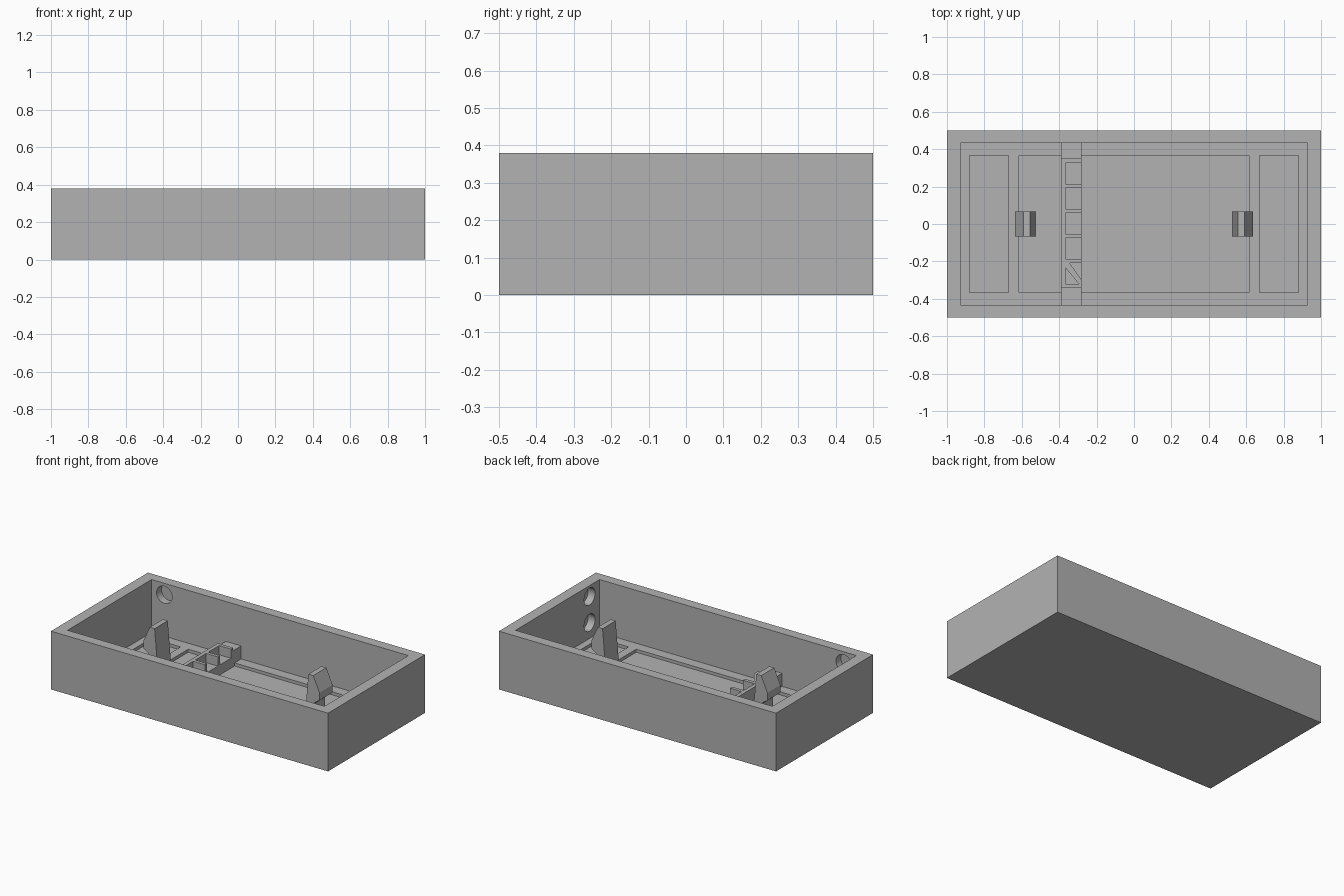
import bpy
import bmesh
from mathutils import Matrix

old = bpy.data.objects.get("Cube")
if old:
    bpy.data.objects.remove(old, do_unlink=True)

grey = bpy.data.materials.new("plain_grey")
grey.use_nodes = True
colour = (0.448, 0.448, 0.448, 1)
grey.diffuse_color = colour
for node in grey.node_tree.nodes:
    if node.type == 'BSDF_PRINCIPLED':
        node.inputs["Base Color"].default_value = colour

FLOOR, RECESS, SHELF, BLOCK = 0.035, 0.015, 0.12, 0.14
IN_X, IN_Y = 0.927, 0.433


def finish(name, bm):
    bmesh.ops.recalc_face_normals(bm, faces=bm.faces)
    mesh = bpy.data.meshes.new(name)
    bm.to_mesh(mesh)
    bm.free()
    mesh.materials.append(grey)
    ob = bpy.data.objects.new(name, mesh)
    bpy.context.collection.objects.link(ob)
    return ob


def box(name, x, y, z):
    bm = bmesh.new()
    bmesh.ops.create_cube(bm, size=1)
    for v in bm.verts:
        for i, (lo, hi) in enumerate((x, y, z)):
            v.co[i] = hi if v.co[i] > 0 else lo
    return finish(name, bm)


def prism(name, points, offset):
    """Extrude a flat outline along the offset vector."""
    bm = bmesh.new()
    face = bm.faces.new([bm.verts.new(p) for p in points])
    new = bmesh.ops.extrude_face_region(bm, geom=[face])["geom"]
    verts = [g for g in new if isinstance(g, bmesh.types.BMVert)]
    bmesh.ops.translate(bm, verts=verts, vec=offset)
    return finish(name, bm)


def drill(name, centre, axis, depth):
    bm = bmesh.new()
    bmesh.ops.create_cone(bm, cap_ends=True, segments=32, radius1=0.056,
                          radius2=0.056, depth=depth)
    turn = Matrix.Rotation(1.5707963, 4, 'Y' if axis == 'X' else 'X')
    bmesh.ops.transform(bm, verts=bm.verts, matrix=Matrix.Translation(centre) @ turn)
    return finish(name, bm)


def cut(target, cutter):
    cutter.hide_render = True
    mod = target.modifiers.new("cut", 'BOOLEAN')
    mod.operation = 'DIFFERENCE'
    mod.solver = 'EXACT'
    mod.object = cutter
    bpy.context.view_layer.objects.active = target
    bpy.ops.object.modifier_apply(modifier=mod.name)
    bpy.data.objects.remove(cutter, do_unlink=True)


# Open tray with shallow floor recesses
tray = box("tray", (-1, 1), (-0.5, 0.5), (0, 0.38))
cut(tray, box("cavity", (-IN_X, IN_X), (-IN_Y, IN_Y), (FLOOR, 0.6)))
for lo, hi in ((-0.88, -0.67), (-0.615, 0.615), (0.67, 0.88)):
    cut(tray, box("floor_recess", (lo, hi), (-0.365, 0.365), (RECESS, 0.1)))

# Blind round sockets in the inner walls
for side in (-1, 1):
    cut(tray, drill("side_socket", (-0.835, side * IN_Y, 0.305), 'Y', 0.1))
for z in (0.138, 0.308):
    cut(tray, drill("end_socket", (IN_X, -0.33, z), 'X', 0.1))

# Snap clips, mirrored, with the barb facing outward
barb = [(0.525, 0.01), (0.555, 0.35), (0.59, 0.35), (0.635, 0.25),
        (0.635, 0.2), (0.605, 0.18), (0.58, 0.155), (0.58, 0.01)]
for side, label in ((-1, "right"), (1, "left")):
    prism(label + "_clip", [(side * x, -0.067, z) for x, z in barb], (0, 0.135, 0))

# Cross bar with a raised block and a row of notches open on one side
x0, x1 = -0.39, -0.28
bar = box("cross_bar", (x0, x1), (-IN_Y, IN_Y), (0.01, SHELF))
cut(bar, box("block_slot", (x0 - 0.1, x1 + 0.1), (-0.34, 0.35), (0, 0.3)))
block = box("notched_block", (x0, x1), (-0.34, 0.35), (0.01, BLOCK))
for i in range(5):
    y = -0.265 + i * 0.134
    cut(block, box("notch", (-0.365, x1 + 0.05), (y - 0.056, y + 0.056), (0.08, 0.3)))

# Diagonal rib in the end notch
prism("diagonal_rib", [(-0.365, -0.236, 0.07), (-0.365, -0.209, 0.07), (-0.344, -0.209, 0.07),
                       (x1, -0.3, 0.07), (x1, -0.321, 0.07), (-0.294, -0.321, 0.07)],
      (0, 0, BLOCK - 0.07))
